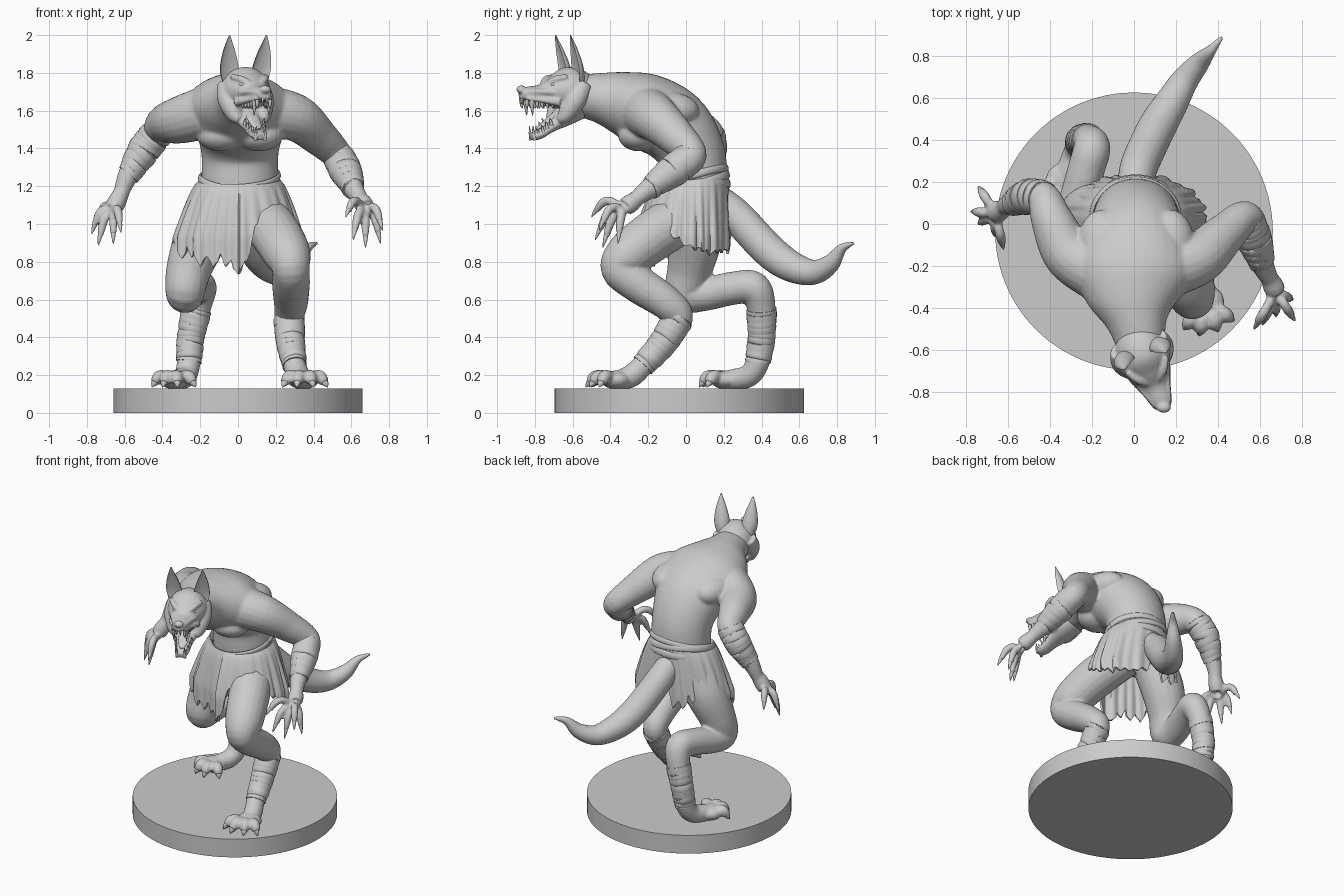
import bpy, bmesh, math, random
from mathutils import Vector

if "Cube" in bpy.data.objects:
    bpy.data.objects.remove(bpy.data.objects["Cube"])

random.seed(4)
X, Y, Z = Vector((1, 0, 0)), Vector((0, 1, 0)), Vector((0, 0, 1))


def spline(pts, n=6):
    """Catmull-Rom through (x, y, z, r, r2) points."""
    P = [tuple(p) + ((p[3],) if len(p) == 4 else ()) for p in pts]
    out = []
    for i in range(len(P) - 1):
        a, b, c, d = P[max(i - 1, 0)], P[i], P[i + 1], P[min(i + 2, len(P) - 1)]
        for k in range(n):
            t = k / n
            out.append([0.5 * (2 * q + (r - p) * t + (2*p - 5*q + 4*r - s) * t*t
                        + (3*q - p - 3*r + s) * t**3) for p, q, r, s in zip(a, b, c, d)])
    return out + [list(P[-1])]


def tube(bm, pts, ref=X, sides=20, n=6, tilt=0, cup=False):
    S = spline(pts, n)
    C = [Vector(s[:3]) for s in S]
    a, rings = Vector(ref), []
    for i, s in enumerate(S):
        t = (C[min(i + 1, len(C) - 1)] - C[max(i - 1, 0)]).normalized()
        a = (a - t * a.dot(t)).normalized()
        b = t.cross(a)
        ring = []
        for j in range(sides):
            w = 2 * math.pi * j / sides
            sn = math.sin(w)
            if cup and sn < 0:
                sn *= -0.4
            ring.append(bm.verts.new(C[i] + a * max(s[3], .002) * math.cos(w)
                        + b * max(s[4], .002) * sn + t * tilt * math.cos(w + 1)))
        rings.append(ring)
    for p, q in zip(rings, rings[1:]):
        for j in range(sides):
            k = (j + 1) % sides
            bm.faces.new((p[j], p[k], q[k], q[j]))
    bm.faces.new(rings[0][::-1])
    bm.faces.new(rings[-1])


def ball(bm, c, r):
    res = bmesh.ops.create_uvsphere(bm, u_segments=24, v_segments=14, radius=1)
    for v in res['verts']:
        v.co = Vector(c) + Vector([v.co[i] * r[i] for i in range(3)])


def finish(name, bm, voxel=0, smooth=4, solid=0, angle=50):
    bmesh.ops.recalc_face_normals(bm, faces=bm.faces)
    me = bpy.data.meshes.new(name)
    bm.to_mesh(me)
    bm.free()
    ob = bpy.data.objects.new(name, me)
    bpy.context.collection.objects.link(ob)
    if voxel:
        m = ob.modifiers.new("blend", 'REMESH')
        m.mode, m.voxel_size = 'VOXEL', voxel
        m = ob.modifiers.new("soften", 'SMOOTH')
        m.factor, m.iterations = .5, smooth
    if solid:
        m = ob.modifiers.new("thickness", 'SOLIDIFY')
        m.thickness, m.offset = solid, 0
    bpy.ops.object.select_all(action='DESELECT')
    ob.select_set(True)
    bpy.context.view_layer.objects.active = ob
    if voxel or solid:
        bpy.ops.object.convert(target='MESH')
    bpy.ops.object.shade_smooth_by_angle(angle=math.radians(angle))
    return ob


# round base
bm = bmesh.new()
bmesh.ops.create_cone(bm, cap_ends=True, segments=96, radius1=.66, radius2=.66, depth=.13)
finish("base", bm, angle=30).location = (0, -.035, .065)

body, claws, wraps = bmesh.new(), bmesh.new(), bmesh.new()

# torso, neck, chest and shoulder blades
tube(body, [(0, .03, 1.02, .18, .15), (.01, .04, 1.2, .2, .175), (.01, .025, 1.38, .205, .18),
            (.01, -.07, 1.52, .245, .2), (0, -.22, 1.6, .295, .2), (0, -.35, 1.645, .23, .165),
            (.015, -.47, 1.67, .145, .13), (.04, -.6, 1.68, .11, .105)], sides=36)
for s in (-1, 1):
    ball(body, (.01 + s * .1, -.25, 1.47), (.13, .11, .085))
    ball(body, (.01 + s * .16, -.1, 1.6), (.12, .17, .1))

# limbs
arm_r = [(.17, -.21, 1.59, .14), (.31, -.16, 1.56, .125), (.43, -.05, 1.46, .1), (.53, .03, 1.36, .08),
         (.57, -.07, 1.28, .08), (.61, -.19, 1.19, .056), (.65, -.27, 1.13, .04)]
arm_l = [(-.17, -.23, 1.59, .14), (-.31, -.14, 1.55, .125), (-.39, .02, 1.53, .1), (-.43, .12, 1.48, .08),
         (-.5, .13, 1.39, .08), (-.58, .1, 1.26, .056), (-.62, .08, 1.16, .04)]
leg_r = [(.1, .03, 1.06, .13), (.19, -.14, .96, .135), (.26, -.3, .84, .125), (.28, -.35, .76, .1),
         (.28, -.25, .68, .1), (.28, -.1, .58, .09), (.27, -.04, .5, .077), (.28, -.13, .36, .07),
         (.3, -.23, .25, .06), (.325, -.3, .19, .06), (.345, -.4, .165, .045)]
leg_l = [(-.12, .05, 1.08, .14), (-.2, .05, .92, .14), (-.26, .02, .76, .12), (-.28, 0, .64, .105),
         (-.27, .1, .63, .09), (-.23, .25, .66, .088), (-.2, .36, .66, .088), (-.22, .4, .55, .075),
         (-.25, .4, .4, .068), (-.26, .38, .27, .063), (-.28, .33, .195, .06), (-.32, .24, .175, .055),
         (-.34, .18, .165, .045)]
for limb in (arm_r, arm_l, leg_r, leg_l):
    tube(body, limb, ref=Y if limb in (arm_r, arm_l) else X)

# tail
tube(body, [(0, .14, 1.15, .08), (.02, .26, 1.05, .09), (.07, .38, .92, .092), (.12, .48, .825, .09),
            (.18, .58, .765, .08), (.24, .68, .745, .066), (.31, .765, .79, .05), (.365, .825, .87, .027),
            (.42, .89, .9, .01)])


def digit(base, tip, lift, r):
    """Jointed finger or toe with a claw."""
    b, t = Vector(base), Vector(tip)
    at = lambda f, h: tuple(b.lerp(t, f) + Z * lift * h)
    tube(body, [at(0, 0) + (r,), at(.35, .9) + (r * .95,), at(.62, .9) + (r,), at(.84, .25) + (r * .68,)], sides=12, n=4)
    tube(claws, [at(.72, .6) + (r * .6,), at(.88, .2) + (r * .48,), at(1, -.25) + (.002,)], sides=10, n=4)


# hands
for wrist, palm, tips in (
    ((.64, -.25, 1.14), (.675, -.32, 1.09), [(.57, -.5, 1.05), (.61, -.48, .93), (.675, -.44, .89), (.755, -.36, .91), (.765, -.46, .98)]),
    ((-.61, .08, 1.18), (-.66, .05, 1.08), [(-.74, .18, 1.01), (-.775, .06, .96), (-.74, 0, .9), (-.66, -.06, .91), (-.62, -.12, .97)])):
    tube(body, [wrist + (.04,), tuple(Vector(wrist).lerp(Vector(palm), .6)) + (.05,), palm + (.048,)], ref=Y)
    for t in tips:
        digit(Vector(palm).lerp(Vector(t), .14), t, .055, .024)

# feet
for c, tips in (((.345, -.37, .175), [(.235, -.5), (.31, -.53), (.4, -.51), (.475, -.46)]),
                ((-.335, .21, .175), [(-.455, .16), (-.4, .09), (-.32, .07), (-.225, .11)])):
    ball(body, c, (.085, .08, .05))
    for x, y in tips:
        digit(Vector(c).lerp(Vector((x, y, .16)), .25), (x, y, .145), .035, .036)

finish("body", body, voxel=.0095, smooth=4)
finish("claws", claws)


# bandage wraps on forearms and lower legs
def bandage(pts, bands):
    S = spline(pts, 12)
    at = lambda f: S[min(int(f * (len(S) - 1)), len(S) - 1)]
    for i in range(bands):
        f, w = i / bands, 1.45 / bands
        e = random.uniform(.001, .004)
        tube(wraps, [tuple(at(f + w * k)[:3]) + (at(f + w * k)[3] + e + d,)
                     for k, d in ((0, -.002), (.15, .002), (.8, .003), (1, -.003))],
             ref=Y, sides=28, n=2, tilt=random.uniform(-.016, .016))


bandage(arm_r[3:6], 8)
bandage(arm_l[3:6], 8)
bandage(leg_r[6:9], 10)
bandage(leg_l[7:10], 10)
finish("bandage_wraps", wraps)

# ragged skirt with soft uneven folds
hem = [(0, .89), (30, .86), (60, .86), (80, .9), (90, 1.05), (100, .9), (140, .88), (180, .87), (215, .86),
       (245, .8), (262, .74), (275, .79), (284, 1.0), (300, 1.06), (320, 1.04), (340, .95), (360, .89)]
bm, N, R, grid = bmesh.new(), 210, 14, []
rag = [random.uniform(-.04, .04) for _ in range(N // 7)]
for i in range(N):
    deg = 360 * i / N
    th = math.radians(deg)
    k = next(j for j in range(len(hem) - 1) if hem[j + 1][0] > deg)
    (d0, z0), (d1, z1) = hem[k], hem[k + 1]
    low = z0 + (z1 - z0) * (deg - d0) / (d1 - d0)
    low += rag[i // 7] * (.2 if 280 < deg or deg < 80 else 1) + (.02 if 280 < deg or deg < 80 else .05) * abs(i % 7 - 3) / 3 - .02
    c, s = math.cos(th), math.sin(th)
    hx, hy = (.345 if c < 0 else .325), (.29 if s < 0 and c > 0 else .25 if s < 0 else .2)
    col = []
    for j in range(R + 1):
        z = 1.23 + (low - 1.23) * j / R
        f = min(1, (1.23 - z) / .3) ** .7
        g = 1 + f * (.025 * math.sin(13 * th + 3 * math.sin(2 * th) + 3 * z) + .02 * math.sin(29 * th + 2 * math.sin(3 * th)))
        col.append(bm.verts.new((.01 + c * g * (.208 + (hx - .208) * f),
                                 .03 + s * g * (.187 + (hy - .187) * f), z + .024 * s * (1 - f))))
    grid.append(col)
for i in range(N):
    p, q = grid[i], grid[(i + 1) % N]
    for j in range(R):
        bm.faces.new((p[j], q[j], q[j + 1], p[j + 1]))
finish("ragged_skirt", bm, solid=.014)

# waist sash
bm = bmesh.new()
for z, grow, r, slope, side in ((1.185, .012, .024, .16, .01), (1.22, .006, .024, .25, -.02), (1.245, .001, .02, .28, .012)):
    tube(bm, [(.01 + (.206 + grow) * math.cos(t), .03 + (.184 + grow) * math.sin(t),
               z + slope * .19 * math.sin(t) + side * math.cos(t), .01, r)
              for t in [2 * math.pi * k / 24 for k in range(25)]], sides=12, n=3)
finish("waist_sash", bm)

# head frame: turned towards +x
L, F = Vector((.927, .375, 0)), Vector((.375, -.927, 0))


def H(u, d, z, *r):
    return tuple(Vector((.04, -.62, z)) + L * u + F * d) + r


# head: skull, snout, jaw, cheeks and brows
bm = bmesh.new()
tube(bm, [H(0, -.1, 1.69, .09, .095), H(0, -.05, 1.7, .12, .12), H(0, .02, 1.705, .13, .125),
          H(0, .09, 1.7, .105, .085), H(0, .16, 1.69, .068, .05), H(0, .23, 1.688, .052, .04),
          H(0, .275, 1.692, .036, .032)], ref=L, sides=28)
tube(bm, [H(0, -.04, 1.62, .1, .075), H(0, .04, 1.565, .09, .055), H(0, .11, 1.515, .06, .032),
          H(0, .17, 1.475, .048, .027), H(0, .215, 1.462, .034, .02)], ref=L)
ball(bm, H(0, .272, 1.712), (.034, .026, .022))
for s in (-1, 1):
    tube(bm, [H(s * .09, -.05, 1.74, .05), H(s * .098, .0, 1.66, .058), H(s * .08, .05, 1.58, .045),
              H(s * .065, .085, 1.55, .022)], ref=L)
    tube(bm, [H(s * .1, .05, 1.78, .014), H(s * .065, .105, 1.765, .019), H(s * .025, .14, 1.735, .016)], ref=Z)
    tube(bm, [H(s * .085, .09, 1.695, .016), H(s * .06, .17, 1.7, .014), H(s * .035, .25, 1.7, .012)], ref=Z)
    tube(bm, [H(s * .085, .085, 1.645, .024), H(s * .06, .17, 1.655, .015), H(s * .037, .255, 1.665, .012)], ref=Z)
finish("head", bm, voxel=.007, smooth=3)

# ears, eyes, tongue and teeth
ears, eyes, teeth, bm = bmesh.new(), bmesh.new(), bmesh.new(), bmesh.new()
tube(bm, [H(0, .04, 1.6, .04, .02), H(0, .1, 1.565, .036, .014), H(0, .15, 1.525, .03, .01),
          H(0, .185, 1.5, .012, .006)], ref=L)
finish("tongue", bm)
for s in (-1, 1):
    tube(ears, [H(s * .08, -.01, 1.75, .043, .045), H(s * .092, 0, 1.82, .052, .043), H(s * .1, .015, 1.9, .038, .03),
                H(s * .104, .028, 1.96, .018, .016), H(s * .105, .035, 2.0, .003, .003)], ref=L, sides=28, cup=True)
    ball(eyes, H(s * .064, .115, 1.737), (.016, .016, .012))
    for k in range(6):
        d, big = .12 + .027 * k, k == 4
        u = s * (.064 - .0055 * k)
        tube(teeth, [H(u, d, 1.66, .014 if big else .011), H(u, d, 1.63, .012 if big else .009),
                     H(u, d - .004, 1.575 if big else 1.612, .002)], sides=8, n=3)
    for k in range(5):
        d, big = .12 + .021 * k, k == 4
        u, z = s * (.054 - .007 * k), 1.53 - .9 * .021 * k
        tube(teeth, [H(u, d, z - .01, .01), H(u, d + .005, z + .012, .009 if big else .007),
                     H(u, d + .012, z + (.065 if big else .03), .002)], sides=8, n=3)
    tube(teeth, [H(s * .012, .272, 1.67, .009), H(s * .012, .272, 1.635, .003)], sides=8, n=2)
finish("ears", ears)
finish("eyes", eyes)
finish("teeth", teeth)
